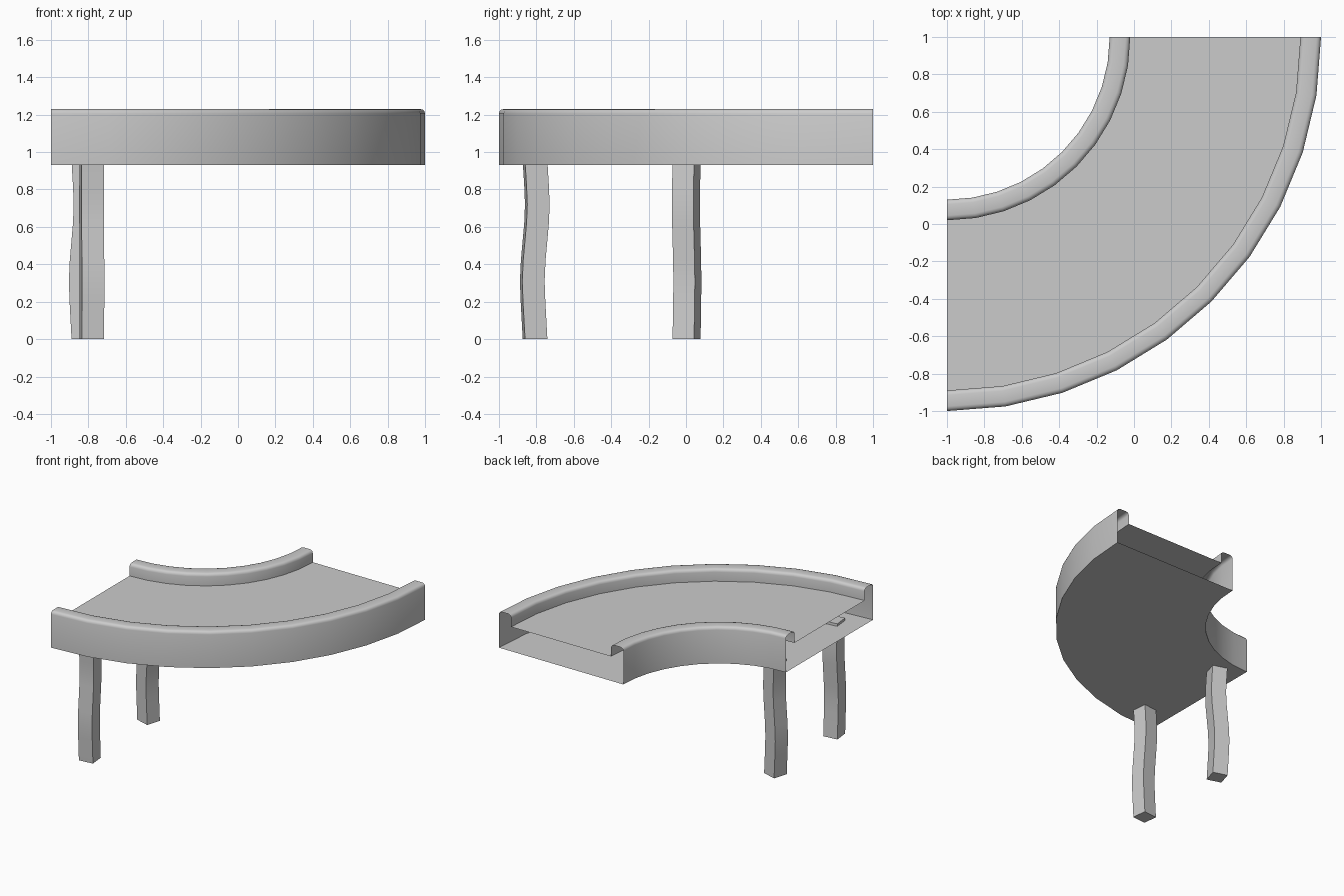
import bpy, bmesh, math
from mathutils import Matrix, Vector

if "Cube" in bpy.data.objects:
    bpy.data.objects.remove(bpy.data.objects["Cube"])

grey = bpy.data.materials.new("plain_grey")
grey.use_nodes = True
grey.diffuse_color = (0.6, 0.6, 0.6, 1)
grey.node_tree.nodes["Principled BSDF"].inputs["Base Color"].default_value = (0.6, 0.6, 0.6, 1)

BASE, DECK, TOP = 0.93, 1.13, 1.23
R_IN, R_OUT, RAIL = 0.87, 2.0, 0.11
STEPS = 10


def finish(name, bm):
    mesh = bpy.data.meshes.new(name)
    bm.to_mesh(mesh)
    bm.free()
    mesh.materials.append(grey)
    ob = bpy.data.objects.new(name, mesh)
    bpy.context.collection.objects.link(ob)
    bpy.ops.object.select_all(action="DESELECT")
    ob.select_set(True)
    bpy.context.view_layer.objects.active = ob
    bpy.ops.object.shade_smooth_by_angle(angle=math.radians(40))
    return ob


def loft(bm, rings, closed):
    """Join consecutive rings of vertices with quads."""
    n = len(rings[0])
    for a, b in zip(rings, rings[1:]):
        for j in range(n if closed else n - 1):
            k = (j + 1) % n
            bm.faces.new((a[j], a[k], b[k], b[j]))


def sweep(name, profile):
    """Turn a (radius, height) profile through a quarter circle."""
    bm = bmesh.new()
    rings = []
    for i in range(STEPS + 1):
        t = math.pi / 2 * i / STEPS
        rings.append([bm.verts.new((-1 + r * math.sin(t), 1 - r * math.cos(t), z))
                      for r, z in profile])
    loft(bm, rings, False)
    return finish(name, bm)


def rail_profile(r0, r1, z0, z1, bevel=0.025):
    """Upside-down channel with rounded top corners."""
    pts = [(r0, z0)]
    for centre, start in ((r0 + bevel, 180), (r1 - bevel, 90)):
        for k in range(4):
            a = math.radians(start - 30 * k)
            pts.append((centre + bevel * math.cos(a), TOP - bevel + bevel * math.sin(a)))
    return pts + [(r1, z1)]


# Hollow curved body, open at both ends
sweep("inner_rail", rail_profile(R_IN, R_IN + RAIL, BASE, DECK))
sweep("outer_rail", rail_profile(R_OUT - RAIL, R_OUT, DECK, BASE))
sweep("belt_deck", [(R_IN + RAIL, DECK), (R_OUT - RAIL, DECK)])
sweep("base_plate", [(R_OUT, BASE), (R_IN, BASE)])


# Slightly wavy square legs
def leg(name, x, y, degrees, half=0.06):
    bm = bmesh.new()
    place = Matrix.Translation((x, y, 0)) @ Matrix.Rotation(math.radians(degrees), 4, "Z")
    rings = []
    for z, sway in ((0, 0), (0.2, -0.011), (0.31, -0.015), (0.42, -0.01),
                    (0.62, 0.008), (0.72, 0.012), (0.82, 0.008), (0.95, 0)):
        rings.append([bm.verts.new(place @ Vector((sx * half, sy * half + sway, z)))
                      for sx, sy in ((-1, -1), (1, -1), (1, 1), (-1, 1))])
    loft(bm, rings, True)
    bm.faces.new(rings[0][::-1])
    bm.faces.new(rings[-1])
    return finish(name, bm)


leg("front_leg", -0.782, -0.807, 6)
leg("back_leg", -0.815, 0.003, -107)
